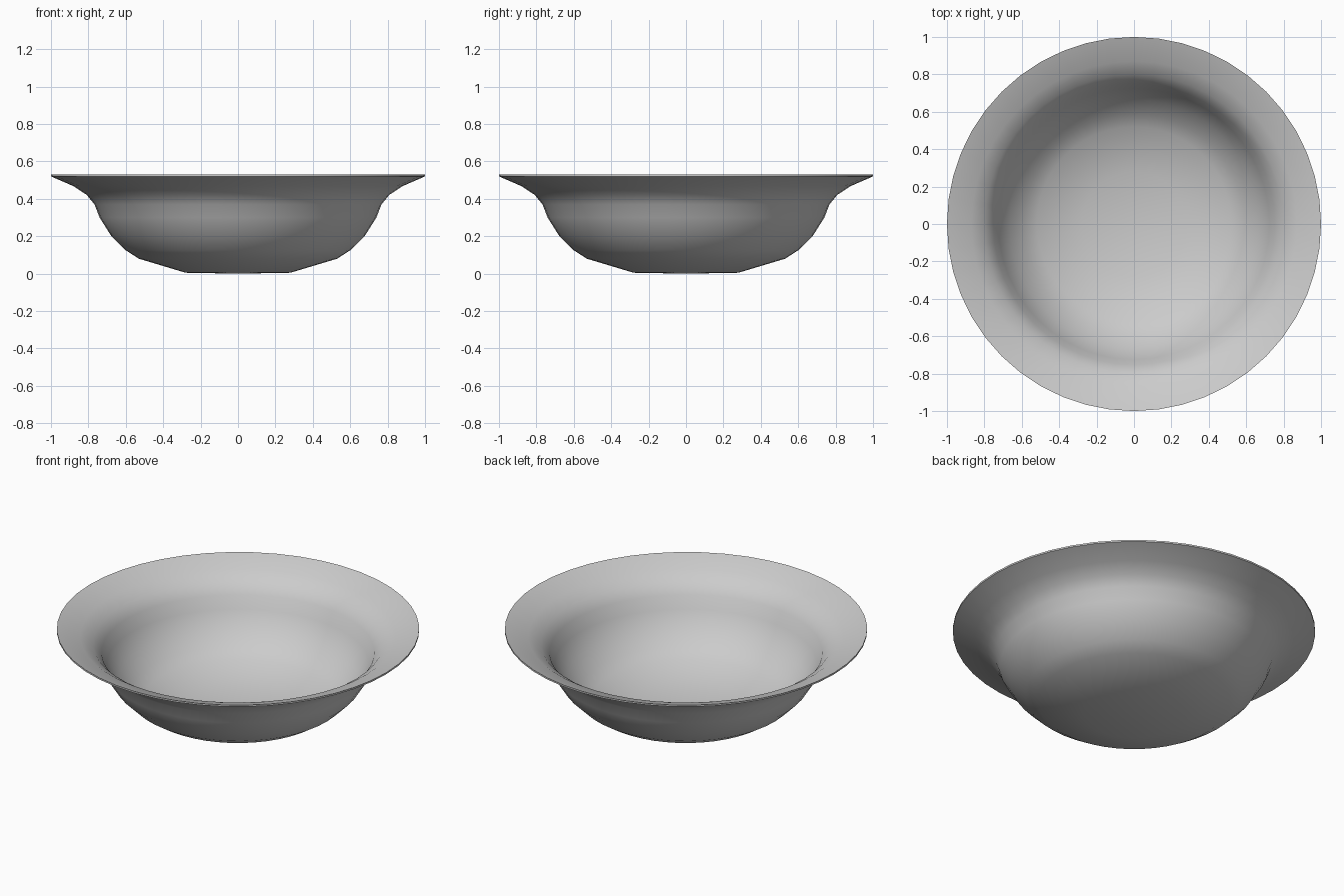
import bpy
import bmesh
import math

cube = bpy.data.objects.get("Cube")
if cube:
    bpy.data.objects.remove(cube, do_unlink=True)

SEGMENTS = 48

# Plain grey glaze
glaze = bpy.data.materials.new("grey_glaze")
glaze.use_nodes = True
grey = (0.6, 0.6, 0.6, 1)
glaze.diffuse_color = grey
glaze.node_tree.nodes["Principled BSDF"].inputs["Base Color"].default_value = grey

# Half profile: outside from base to rim, then inside back to the floor
outside = [(0, 0), (0.28, 0.005), (0.53, 0.08), (0.6, 0.125), (0.68, 0.205),
           (0.74, 0.3), (0.767, 0.37), (0.81, 0.422), (0.88, 0.468), (1, 0.52)]
inside = [(1, 0.53), (0.87, 0.485), (0.8, 0.44), (0.753, 0.385), (0.725, 0.31),
          (0.665, 0.22), (0.59, 0.145), (0.52, 0.1), (0.28, 0.025), (0, 0.02)]


def lathe(name, profile, material):
    """Spin a half profile around the z axis."""
    bm = bmesh.new()
    verts = [bm.verts.new((r, 0, z)) for r, z in profile]
    edges = [bm.edges.new(pair) for pair in zip(verts, verts[1:])]
    bmesh.ops.spin(bm, geom=verts + edges, cent=(0, 0, 0), axis=(0, 0, 1),
                   angle=math.tau, steps=SEGMENTS, use_duplicate=False)
    bmesh.ops.remove_doubles(bm, verts=bm.verts, dist=0.0005)
    bmesh.ops.recalc_face_normals(bm, faces=bm.faces)
    mesh = bpy.data.meshes.new(name)
    bm.to_mesh(mesh)
    bm.free()
    mesh.materials.append(material)
    obj = bpy.data.objects.new(name, mesh)
    bpy.context.collection.objects.link(obj)
    return obj


# Flared bowl, smooth apart from the rim edge
bowl = lathe("bowl", outside + inside, glaze)
bpy.ops.object.select_all(action='DESELECT')
bowl.select_set(True)
bpy.context.view_layer.objects.active = bowl
bpy.ops.object.shade_smooth_by_angle(angle=math.radians(45))
